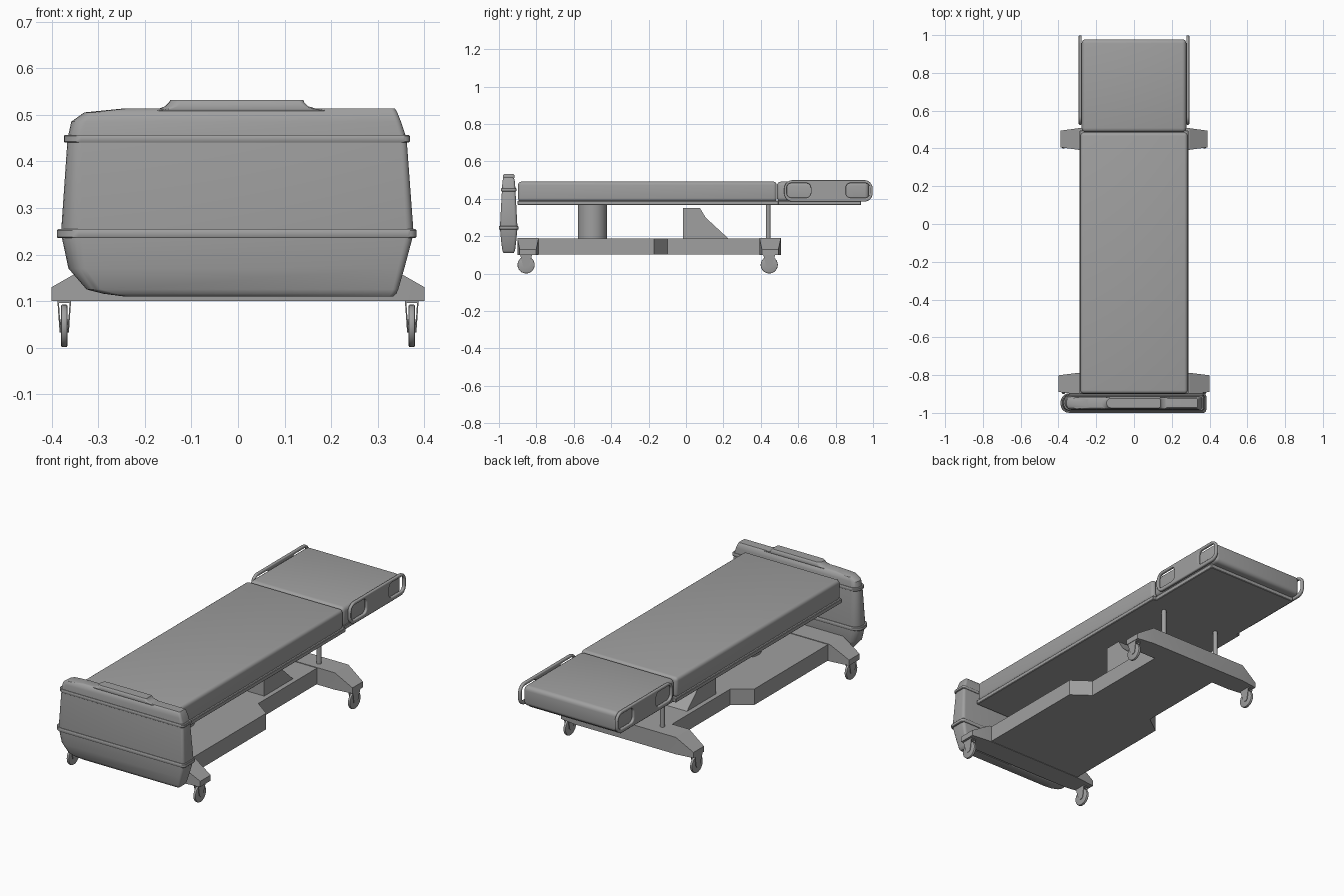
import bpy, bmesh
from math import sin, cos, pi
from mathutils import Vector

if "Cube" in bpy.data.objects:
    bpy.data.objects.remove(bpy.data.objects["Cube"])

# one mid grey for the whole bed
GREY = bpy.data.materials.new("mid_grey")
GREY.diffuse_color = (.35, .35, .35, 1)
GREY.use_nodes = True
GREY.node_tree.nodes["Principled BSDF"].inputs["Base Color"].default_value = GREY.diffuse_color


def smooth(ob, angle):
    bpy.ops.object.select_all(action='DESELECT')
    ob.select_set(True)
    bpy.context.view_layer.objects.active = ob
    if ob.type == 'CURVE':
        bpy.ops.object.convert(target='MESH')
    for m in list(ob.modifiers):
        bpy.ops.object.modifier_apply(modifier=m.name)
    bpy.ops.object.shade_smooth_by_angle(angle=angle)


def finish(name, bm, bevel=0, segs=3, angle=0.6):
    bmesh.ops.recalc_face_normals(bm, faces=bm.faces)
    me = bpy.data.meshes.new(name)
    bm.to_mesh(me)
    bm.free()
    me.materials.append(GREY)
    ob = bpy.data.objects.new(name, me)
    bpy.context.collection.objects.link(ob)
    if bevel:
        m = ob.modifiers.new("bevel", 'BEVEL')
        m.width, m.segments = bevel, segs
    smooth(ob, angle)
    return ob


def loft(name, rings, **kw):
    """Skin a closed solid through rings of equal point count."""
    bm = bmesh.new()
    rows = [[bm.verts.new(p) for p in r] for r in rings]
    n = len(rows[0])
    for a, b in zip(rows, rows[1:]):
        for i in range(n):
            bm.faces.new((a[i], a[(i + 1) % n], b[(i + 1) % n], b[i]))
    bm.faces.new(rows[0])
    bm.faces.new(rows[-1])
    return finish(name, bm, **kw)


def box(name, x0, x1, y0, y1, z0, z1, **kw):
    return loft(name, [[(x0, y0, z), (x1, y0, z), (x1, y1, z), (x0, y1, z)]
                       for z in (z0, z1)], **kw)


def side_prism(name, pts, x0, x1, **kw):
    return loft(name, [[(x, y, z) for y, z in pts] for x in (x0, x1)], **kw)


def cylinder(name, c, r, depth, axis='Z', n=24, **kw):
    rings = []
    for s in (-depth / 2, depth / 2):
        ring = []
        for i in range(n):
            a, b = r * cos(2 * pi * i / n), r * sin(2 * pi * i / n)
            ring.append(Vector(c) + Vector((a, b, s) if axis == 'Z' else (s, a, b)))
        rings.append(ring)
    return loft(name, rings, **kw)


def round_rect(x0, x1, y0, y1, rl, rr, n=5):
    """Rounded rectangle with separate radii for left and right ends."""
    pts = []
    for cx, cy, r, start in ((x1 - rr, y1 - rr, rr, 0), (x0 + rl, y1 - rl, rl, 1),
                             (x0 + rl, y0 + rl, rl, 2), (x1 - rr, y0 + rr, rr, 3)):
        for i in range(n + 1):
            a = (start + i / n) * pi / 2
            pts.append((cx + r * cos(a), cy + r * sin(a)))
    return pts


# foot board, slightly uneven left to right
BY = -0.948


def board(name, levels, **kw):
    loft(name, [[(x, y, z) for x, y in
                 round_rect(xl, xr, BY - h, BY + h, h * 0.9, h * 0.35)]
                for z, xl, xr, h in levels], **kw)


board("foot_board", [(.11, -.245, .333, .026), (.116, -.29, .340, .031),
                     (.125, -.325, .344, .034), (.17, -.364, .357, .040),
                     (.245, -.380, .377, .047), (.448, -.366, .362, .036),
                     (.485, -.358, .35, .034), (.505, -.33, .342, .031),
                     (.513, -.25, .337, .024)])
board("board_handle", [(.508, -.20, .20, .028), (.513, -.17, .168, .031),
                       (.518, -.157, .151, .031), (.527, -.148, .142, .030),
                       (.532, -.145, .140, .025)])
board("lower_band", [(.235, -.386, .380, .050), (.238, -.389, .383, .052),
                     (.252, -.389, .383, .052), (.255, -.386, .380, .050)])
board("upper_band", [(.440, -.371, .366, .039), (.443, -.374, .369, .041),
                     (.454, -.374, .369, .041), (.457, -.371, .366, .039)])

# base plate, stepping in toward the head end
half = [(.285, -.90), (.285, -.17), (.19, -.10), (.19, .50)]
outline = half + [(-x, y) for x, y in reversed(half)]
loft("base", [[(x, y, z) for x, y in outline] for z in (.102, .187)], angle=0.3)

# cross beams with tapering ends
for name, cy, tip in (("front_cross_beam", -.845, .40), ("rear_cross_beam", .45, .39)):
    rings = []
    for x, w, top in ((-tip, .044, .13), (-.295, .057, .19),
                      (.295, .057, .19), (tip, .044, .13)):
        rings.append([(x, cy - w, .10), (x, cy + w, .10), (x, cy + w, top), (x, cy - w, top)])
    loft(name, rings, angle=0.2)

# casters
for cy in (-.855, .445):
    for cx in (-.373, .373):
        cylinder("caster_wheel", (cx, cy, .047), .046, .014, 'X', bevel=.004, segs=2)
        cylinder("caster_hub", (cx, cy, .047), .014, .020, 'X', n=16)
        box("caster_bridge", cx - .012, cx + .012, cy - .032, cy + .032, .096, .12)
        for s in (-1, 1):
            prof = [(-.033, .105), (-.016, .04), (-.008, .033), (.008, .033),
                    (.016, .04), (.033, .105)]
            # fork plates lean inward at the bottom
            loft("caster_fork", [[(cx + s * (o + (z - .04) * .07), cy + y, z)
                                  for y, z in prof] for o in (.0075, .0105)])

# lifting column, motor wedge and rear posts
cylinder("lift_column", (0, -.50, .277), .078, .18, n=32)
side_prism("motor_cover", [(-.015, .18), (-.015, .35), (.075, .35), (.105, .30), (.235, .18)],
           -.165, .165, angle=0.2)
for x in (-.17, .17):
    cylinder("rear_post", (x, .44, .278), .012, .185, n=16)

# bed deck and mattresses
box("bed_deck", -.288, .288, -.90, .495, .367, .39, bevel=.003, segs=1)
box("head_deck", -.27, .27, .49, .935, .366, .39, bevel=.003, segs=1)
box("main_mattress", -.284, .284, -.898, .485, .386, .492, bevel=.018, segs=4)
box("head_mattress", -.277, .277, .486, .978, .386, .492, bevel=.022, segs=4)


# head side rails with two grip openings
def rail(name, x):
    cu = bpy.data.curves.new(name, 'CURVE')
    cu.dimensions, cu.fill_mode = '2D', 'BOTH'
    cu.extrude, cu.bevel_depth, cu.bevel_resolution = .003, .005, 2
    cu.offset = -.005
    cu.materials.append(GREY)
    outer = round_rect(.525, .998, .385, .50, .045, .045, 8)
    loops = [outer] + [round_rect(a, b, .406, .484, .024, .024)
                       for a, b in ((.539, .667), (.855, .982))]
    for pts in loops:
        sp = cu.splines.new('POLY')
        sp.points.add(len(pts) - 1)
        for p, (a, b) in zip(sp.points, pts):
            p.co = (a, b, 0, 1)
        sp.use_cyclic_u = True
    ob = bpy.data.objects.new(name, cu)
    bpy.context.collection.objects.link(ob)
    ob.location.x = x
    ob.rotation_euler = (pi / 2, 0, pi / 2)
    smooth(ob, 0.6)


for side, x in (("left_head_rail", -.285), ("right_head_rail", .285)):
    rail(side, x)
